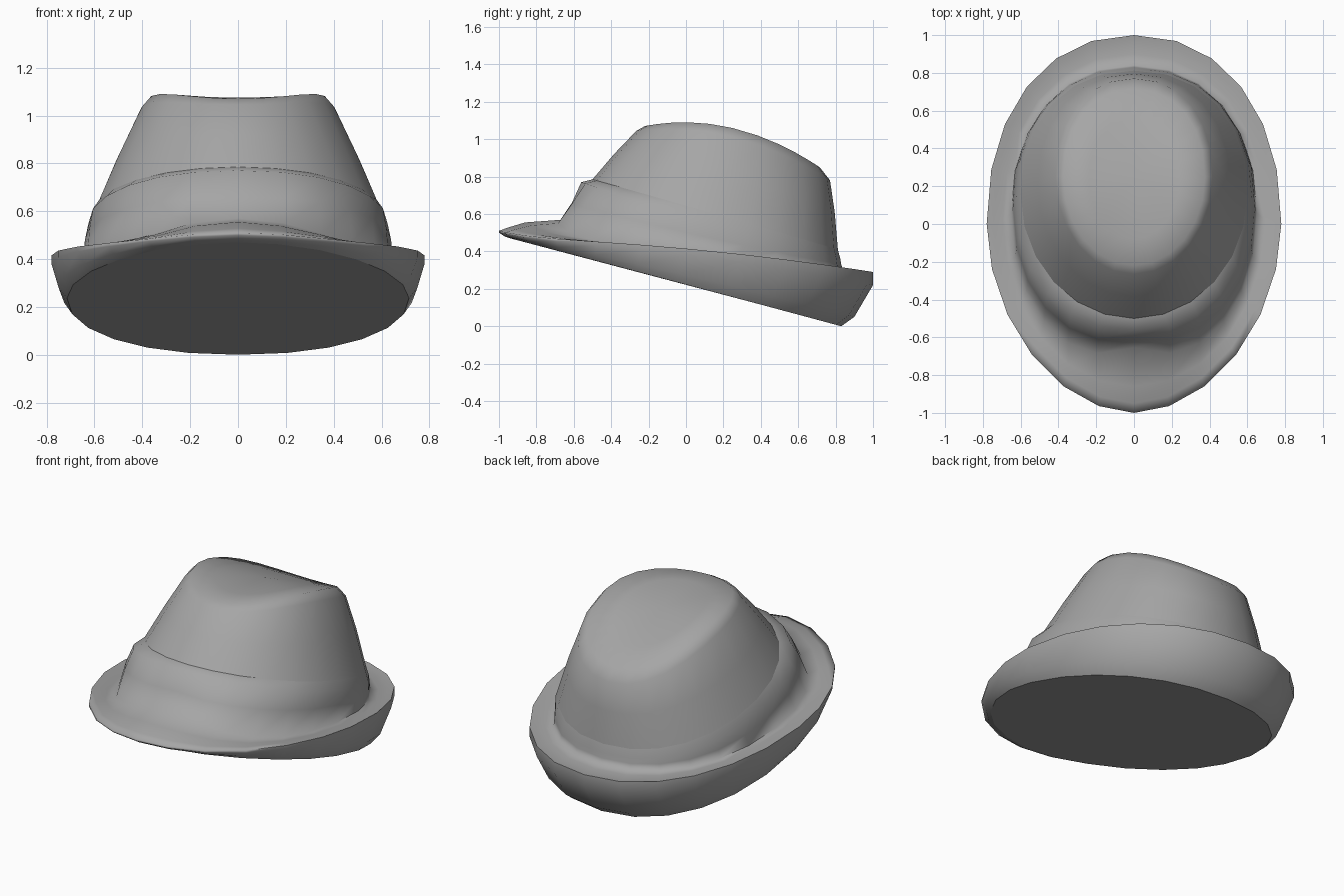
import bpy, bmesh, math

cube = bpy.data.objects.get("Cube")
if cube:
    bpy.data.objects.remove(cube, do_unlink=True)

felt = bpy.data.materials.new("grey_felt")
felt.use_nodes = True
GREY = (0.38, 0.38, 0.38, 1)
felt.diffuse_color = GREY
felt.node_tree.nodes["Principled BSDF"].inputs["Base Color"].default_value = GREY

SEGMENTS = 24
BACK_POWER = 0.92    # fuller than an ellipse
POINTED = 1.06       # front of the brim
BLUNT = 0.9          # front of the band


def ring(bm, front, back, width, z_front, z_side, z_back, lift=0, front_power=1, notch=0):
    """Oval loop bending from front to back; lift raises and notch dents the front centre."""
    verts = []
    for i in range(SEGMENTS):
        a = 2 * math.pi * i / SEGMENTS
        s, c = math.sin(a), -math.cos(a)
        power = front_power if c < 0 else BACK_POWER
        x = math.copysign(abs(s) ** power, s)
        u = math.copysign(abs(c) ** power, c)
        y = (front + back) / 2 + u * (back - front) / 2
        y += notch * max(0, -c) ** 40
        z = z_side + u * (z_back - z_front) / 2
        z += u * u * ((z_front + z_back) / 2 - z_side)
        z += lift * max(0, -u) ** 6
        verts.append(bm.verts.new((x * width, y, z)))
    return verts


def loft(name, rings, cap_first=False, tip=None):
    """Skin a stack of oval loops, optionally closing either end."""
    bm = bmesh.new()
    loops = [ring(bm, *r) for r in rings]
    for lo, hi in zip(loops, loops[1:]):
        for i in range(SEGMENTS):
            j = (i + 1) % SEGMENTS
            bm.faces.new((lo[i], lo[j], hi[j], hi[i]))
    if cap_first:
        base = bm.faces.new(loops[0][::-1])
        for edge in base.edges:
            edge.smooth = False
    if tip:
        top = bm.verts.new(tip)
        for i in range(SEGMENTS):
            bm.faces.new((loops[-1][i], loops[-1][(i + 1) % SEGMENTS], top))
    mesh = bpy.data.meshes.new(name)
    bm.to_mesh(mesh)
    bm.free()
    mesh.materials.append(felt)
    obj = bpy.data.objects.new(name, mesh)
    bpy.context.collection.objects.link(obj)
    bpy.ops.object.select_all(action="DESELECT")
    obj.select_set(True)
    bpy.context.view_layer.objects.active = obj
    bpy.ops.object.shade_smooth_by_angle(angle=math.radians(85), keep_sharp_edges=True)
    return obj


loft("brim_and_band", [
    # flat slanted underside and flared outer wall
    (-0.94, 0.83, 0.715, 0.47, 0.237, 0.0, 0, POINTED),
    (-0.97, 0.90, 0.75, 0.48, 0.28, 0.05, 0, POINTED),
    (-1.0, 1.0, 0.78, 0.47, 0.38, 0.22, 0.03, POINTED),
    # upturned rim and dished top surface
    (-1.0, 1.0, 0.78, 0.475, 0.415, 0.29, 0.035, POINTED),
    (-0.95, 0.96, 0.745, 0.478, 0.41, 0.285, 0.05, POINTED),
    (-0.86, 0.90, 0.695, 0.48, 0.395, 0.29, 0.075),
    # band: proud at the front with a centre dent, melting into the crown behind
    (-0.725, 0.84, 0.65, 0.47, 0.39, 0.30, 0.1, BLUNT, 0.07),
    (-0.64, 0.83, 0.64, 0.66, 0.48, 0.33, 0, BLUNT, 0.03),
    (-0.56, 0.825, 0.625, 0.77, 0.55, 0.36, 0, BLUNT),
    (-0.50, 0.812, 0.60, 0.785, 0.60, 0.41),
], cap_first=True)

# Crown: tapering wall, rounded shoulder and shallow dished top sloping back
loft("crown", [
    (-0.50, 0.812, 0.60, 0.785, 0.60, 0.41),
    (-0.385, 0.795, 0.51, 0.92, 0.81, 0.61),
    (-0.265, 0.77, 0.415, 1.045, 1.01, 0.78),
    (-0.22, 0.715, 0.375, 1.07, 1.06, 0.85),
    (-0.08, 0.55, 0.24, 1.075, 1.05, 0.93),
], tip=(0, 0.24, 1.045))
